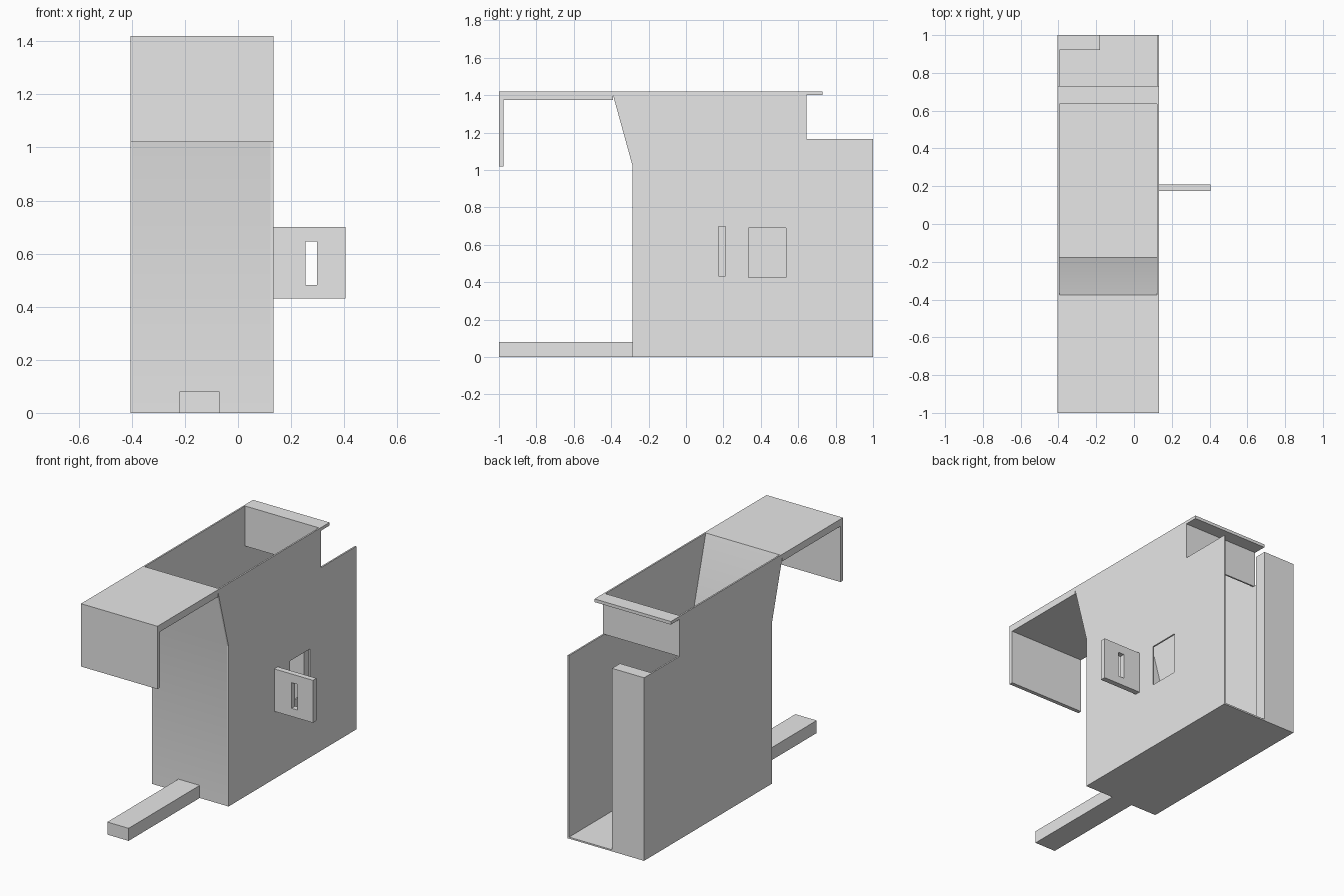
import bpy
import bmesh
import math

if "Cube" in bpy.data.objects:
    bpy.data.objects.remove(bpy.data.objects["Cube"], do_unlink=True)

grey = bpy.data.materials.new("plain_grey")
grey.use_nodes = True
grey.diffuse_color = (0.8, 0.8, 0.8, 1)
grey.node_tree.nodes["Principled BSDF"].inputs["Base Color"].default_value = (0.8, 0.8, 0.8, 1)

# Overall limits shared by the parts
RIGHT, LEFT, WALL = -0.405, 0.133, 0.01
TOP, BACK_TOP, FRONT, BACK = 1.42, 1.165, -0.285, 1.0


def extrude_profile(name, profile, x0, x1):
    """Extrude a (y, z) outline along x."""
    bm = bmesh.new()
    face = bm.faces.new([bm.verts.new((x0, y, z)) for y, z in profile])
    result = bmesh.ops.extrude_face_region(bm, geom=[face])
    moved = [v for v in result["geom"] if isinstance(v, bmesh.types.BMVert)]
    bmesh.ops.translate(bm, verts=moved, vec=(x1 - x0, 0, 0))
    bmesh.ops.recalc_face_normals(bm, faces=bm.faces)
    mesh = bpy.data.meshes.new(name)
    bm.to_mesh(mesh)
    bm.free()
    mesh.materials.append(grey)
    obj = bpy.data.objects.new(name, mesh)
    bpy.context.collection.objects.link(obj)
    return obj


def box(name, x, y, z):
    outline = [(y[0], z[0]), (y[1], z[0]), (y[1], z[1]), (y[0], z[1])]
    return extrude_profile(name, outline, x[0], x[1])


def activate(obj):
    bpy.ops.object.select_all(action="DESELECT")
    obj.select_set(True)
    bpy.context.view_layer.objects.active = obj


def cut(obj, x, y, z):
    """Cut a rectangular opening and discard the cutter."""
    cutter = box("cutter", x, y, z)
    cutter.hide_render = True
    mod = obj.modifiers.new("opening", "BOOLEAN")
    mod.operation = "DIFFERENCE"
    mod.solver = "EXACT"
    mod.object = cutter
    activate(obj)
    bpy.ops.object.modifier_apply(modifier=mod.name)
    bpy.data.objects.remove(cutter, do_unlink=True)


# Side walls, the left one with a window
side = [(-0.39, TOP), (-0.39, 1.4), (FRONT, 1.02), (FRONT, 0), (BACK, 0),
        (BACK, BACK_TOP), (0.645, BACK_TOP), (0.645, TOP)]
extrude_profile("right_wall", side, RIGHT, RIGHT + WALL)
left_wall = extrude_profile("left_wall", side, LEFT - WALL, LEFT)
cut(left_wall, (0.05, 0.2), (0.333, 0.535), (0.425, 0.69))

# Front wall with the sloped chute inside
inner = (RIGHT + WALL, LEFT - WALL)
chute = [(-0.39, TOP), (-0.39, 1.4), (FRONT, 1.02), (FRONT, 0),
         (-0.175, 0), (-0.175, 0.7), (-0.375, TOP)]
front_wall = extrude_profile("front_wall", chute, *inner)
activate(front_wall)
bpy.ops.object.shade_smooth_by_angle(angle=math.radians(30))

# Floor, upper back wall and its flange
box("floor", inner, (-0.175, BACK), (0, WALL))
box("upper_back_wall", inner, (0.635, 0.645), (BACK_TOP, TOP))
box("back_flange", (RIGHT, LEFT), (0.645, 0.73), (1.4, TOP))

# Block at the back corner
box("back_block", (RIGHT + WALL, -0.18), (0.92, BACK), (WALL, BACK_TOP))

# Front canopy with a hanging lip
canopy = [(-1, TOP), (-1, 1.02), (-0.975, 1.02), (-0.975, 1.375),
          (-0.39, 1.375), (-0.39, TOP)]
extrude_profile("front_canopy", canopy, RIGHT, LEFT)

# Bar along the ground
box("front_bar", (-0.22, -0.07), (-1, FRONT), (0, 0.08))

# Slotted side tab
tab = box("side_tab", (LEFT, 0.405), (0.175, 0.21), (0.43, 0.7))
cut(tab, (0.255, 0.297), (0.1, 0.3), (0.482, 0.645))
